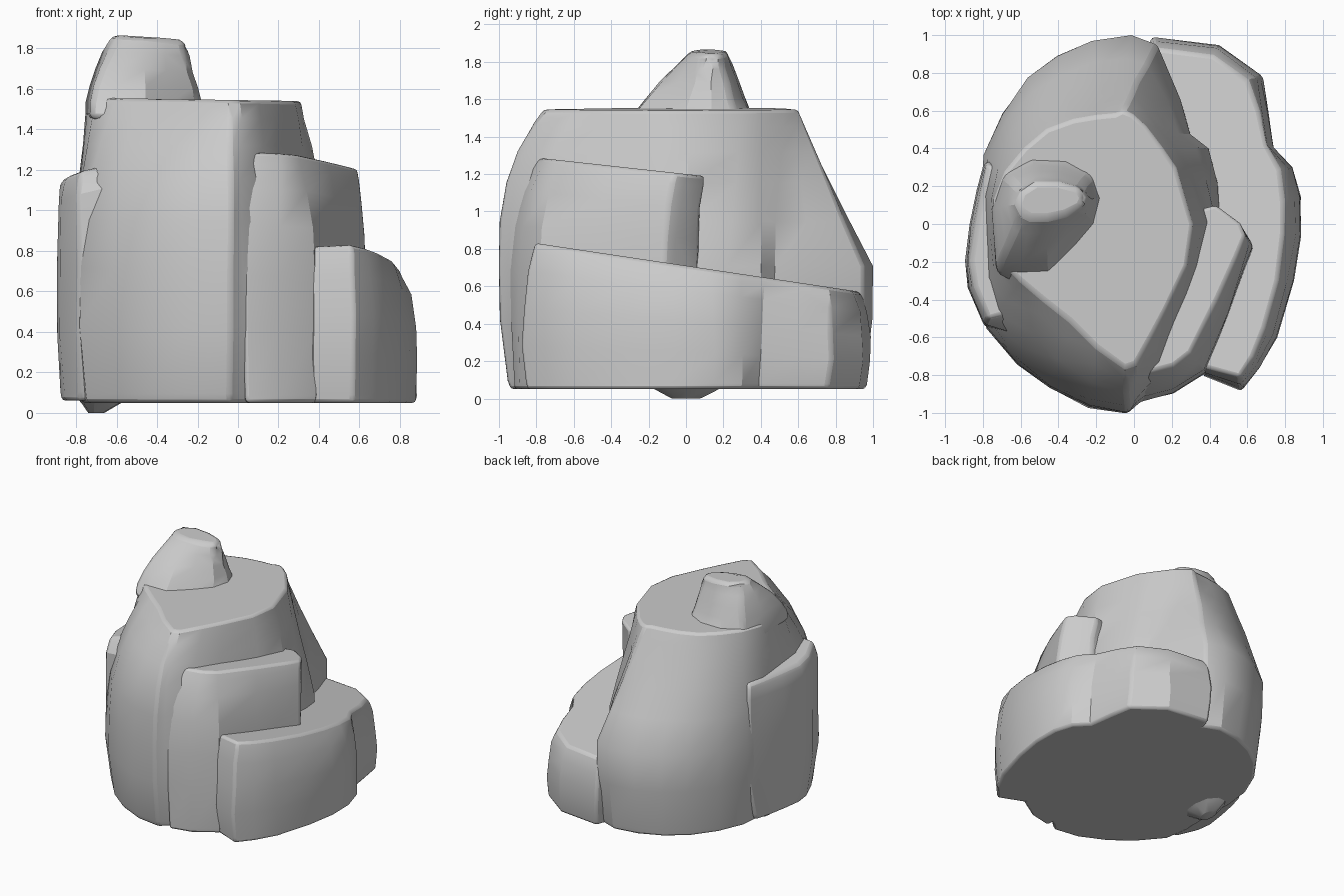
import bpy, bmesh, math, random

random.seed(4)


def loft(name, rows, z0, ztop, fracs, start=0.0, tuck=0.0, jitter=0.006, bevel=0.018):
    """Rock block: each row is base x, y, rim x, y and a steepness power."""
    bm = bmesh.new()
    cx = sum(r[0] for r in rows) / len(rows)
    cy = sum(r[1] for r in rows) / len(rows)
    rings = []
    for f in fracs:
        s = max(0.0, (f - start) / (1 - start))
        k = 1 - tuck * max(0.0, 1 - f / 0.3) ** 2
        ring = []
        for bx, by, tx, ty, p in rows:
            t = s ** p
            x, y = bx + (tx - bx) * t, by + (ty - by) * t
            x, y = cx + (x - cx) * k, cy + (y - cy) * k
            if 0 < f < 1:
                x += random.uniform(-jitter, jitter)
                y += random.uniform(-jitter, jitter)
            ring.append(bm.verts.new((x, y, z0 + f * (ztop(x, y) - z0))))
        rings.append(ring)
    n = len(rows)
    for a, b in zip(rings, rings[1:]):
        for i in range(n):
            j = (i + 1) % n
            bm.faces.new((a[i], a[j], b[j], b[i]))
    bm.faces.new(rings[-1])
    bm.faces.new(rings[0][::-1])
    bmesh.ops.recalc_face_normals(bm, faces=bm.faces)
    me = bpy.data.meshes.new(name)
    bm.to_mesh(me)
    bm.free()
    ob = bpy.data.objects.new(name, me)
    bpy.context.collection.objects.link(ob)
    if bevel:
        m = ob.modifiers.new("worn_edges", "BEVEL")
        m.width, m.segments = bevel, 2
        m.limit_method, m.angle_limit = "ANGLE", math.radians(40)
    bpy.ops.object.select_all(action="DESELECT")
    ob.select_set(True)
    bpy.context.view_layer.objects.active = ob
    bpy.ops.object.shade_smooth_by_angle(angle=math.radians(28))
    return ob


# Main boulder: steep front, sloping back, flat plateau
loft("main_boulder", [
    (-0.03, -1.00, -0.05, -0.76, 3), (0.02, -0.95, 0.01, -0.74, 3),
    (0.16, -0.86, 0.10, -0.58, 2), (0.27, -0.62, 0.17, -0.45, 1.3),
    (0.40, -0.22, 0.28, -0.22, 1.3), (0.46, 0.02, 0.31, 0.00, 1.3),
    (0.44, 0.22, 0.22, 0.30, 1), (0.40, 0.40, 0.15, 0.40, 1),
    (0.30, 0.47, 0.06, 0.52, 1), (0.25, 0.66, -0.01, 0.58, 1),
    (0.12, 0.95, -0.06, 0.60, 1), (-0.02, 1.00, -0.10, 0.58, 1),
    (-0.22, 0.97, -0.20, 0.57, 1), (-0.40, 0.89, -0.32, 0.55, 1),
    (-0.56, 0.77, -0.46, 0.50, 1.1), (-0.70, 0.58, -0.58, 0.40, 1.3),
    (-0.79, 0.37, -0.68, 0.28, 1.5), (-0.81, 0.15, -0.74, 0.13, 1.5),
    (-0.80, -0.10, -0.74, -0.03, 1.5), (-0.81, -0.35, -0.70, -0.20, 1.5),
    (-0.78, -0.55, -0.60, -0.30, 1.8), (-0.62, -0.74, -0.48, -0.40, 2.2),
    (-0.45, -0.87, -0.34, -0.51, 2.6), (-0.24, -0.97, -0.20, -0.65, 3),
], 0.05, lambda x, y: 1.545 - 0.015 * x, (0, 0.03, 0.25, 0.44, 0.6, 0.74, 0.85, 0.94, 1),
    start=0.44, tuck=0.06)

# Leaning peak
loft("peak", [
    (-0.73, -0.26, -0.60, 0.06, 1.8), (-0.62, -0.33, -0.55, 0.03, 1.2),
    (-0.46, -0.33, -0.46, 0.03, 1.1), (-0.33, -0.20, -0.36, 0.05, 1),
    (-0.19, -0.04, -0.28, 0.09, 0.9), (-0.14, 0.13, -0.26, 0.14, 0.8),
    (-0.19, 0.30, -0.29, 0.19, 0.7), (-0.34, 0.40, -0.40, 0.22, 0.7),
    (-0.55, 0.40, -0.52, 0.22, 0.8), (-0.69, 0.28, -0.60, 0.17, 1.6),
    (-0.755, 0.08, -0.62, 0.11, 2.2),
], 1.45, lambda x, y: 1.865 - 0.1 * max(0, x + 0.5), (0, 0.2, 0.4, 0.6, 0.8, 0.93, 1),
    bevel=0.03)

# Low ledge slab on the left side
loft("left_ledge", [
    (-0.79, -0.54, -0.77, -0.50, 2), (-0.60, -0.60, -0.60, -0.45, 2),
    (-0.60, 0.30, -0.60, 0.25, 1), (-0.79, 0.33, -0.77, 0.31, 2),
    (-0.83, 0.18, -0.80, 0.17, 2), (-0.865, 0.00, -0.83, 0.00, 2),
    (-0.892, -0.20, -0.86, -0.19, 3), (-0.875, -0.34, -0.84, -0.33, 2),
], 0.06, lambda x, y: 1.15 + 0.25 * (x + 0.85) - 0.05 * y,
    (0, 0.04, 0.3, 0.6, 0.9, 0.97, 1), start=0.85, tuck=0.2)

# Middle step at the front right
loft("middle_step", [
    (0.03, -0.94, 0.05, -0.79, 2.5), (0.21, -0.90, 0.21, -0.75, 2.5),
    (0.38, -0.79, 0.30, -0.68, 2.5), (0.50, -0.48, 0.44, -0.40, 3),
    (0.60, -0.22, 0.54, -0.18, 3), (0.635, -0.12, 0.59, -0.06, 3),
    (0.60, -0.07, 0.56, 0.01, 2), (0.47, 0.05, 0.43, 0.10, 2),
    (0.25, 0.10, 0.25, 0.05, 1), (0.00, -0.50, 0.05, -0.50, 1),
], 0.05, lambda x, y: 1.20 - 0.11 * y, (0, 0.03, 0.3, 0.5, 0.7, 0.85, 0.95, 1),
    start=0.4, tuck=0.03)

# Lower step wrapping the right side, tilting down to the back
loft("lower_step", [
    (0.37, -0.80, 0.38, -0.76, 3), (0.57, -0.88, 0.56, -0.81, 3),
    (0.67, -0.76, 0.63, -0.70, 3), (0.76, -0.60, 0.69, -0.55, 3),
    (0.85, -0.30, 0.76, -0.30, 3), (0.89, -0.06, 0.79, -0.05, 3),
    (0.885, 0.15, 0.79, 0.12, 3), (0.84, 0.30, 0.77, 0.29, 3),
    (0.74, 0.40, 0.70, 0.42, 2), (0.71, 0.60, 0.66, 0.60, 3),
    (0.68, 0.78, 0.60, 0.76, 3), (0.45, 0.95, 0.42, 0.89, 3),
    (0.10, 0.99, 0.10, 0.93, 3), (0.00, 0.70, 0.00, 0.70, 1),
    (0.20, 0.00, 0.20, 0.00, 1), (0.25, -0.60, 0.25, -0.60, 1),
], 0.05, lambda x, y: 0.71 - 0.15 * y, (0, 0.05, 0.3, 0.55, 0.8, 0.93, 1),
    start=0.25, tuck=0.03)

# Small bulge under the base
loft("base_bulge", [
    (-0.70 + 0.04 * math.cos(a), 0.08 * math.sin(a),
     -0.66 + 0.14 * math.cos(a), 0.24 * math.sin(a), 1)
    for a in (i * math.tau / 10 for i in range(10))
], 0.0, lambda x, y: 0.08, (0, 0.5, 1), bevel=0)
